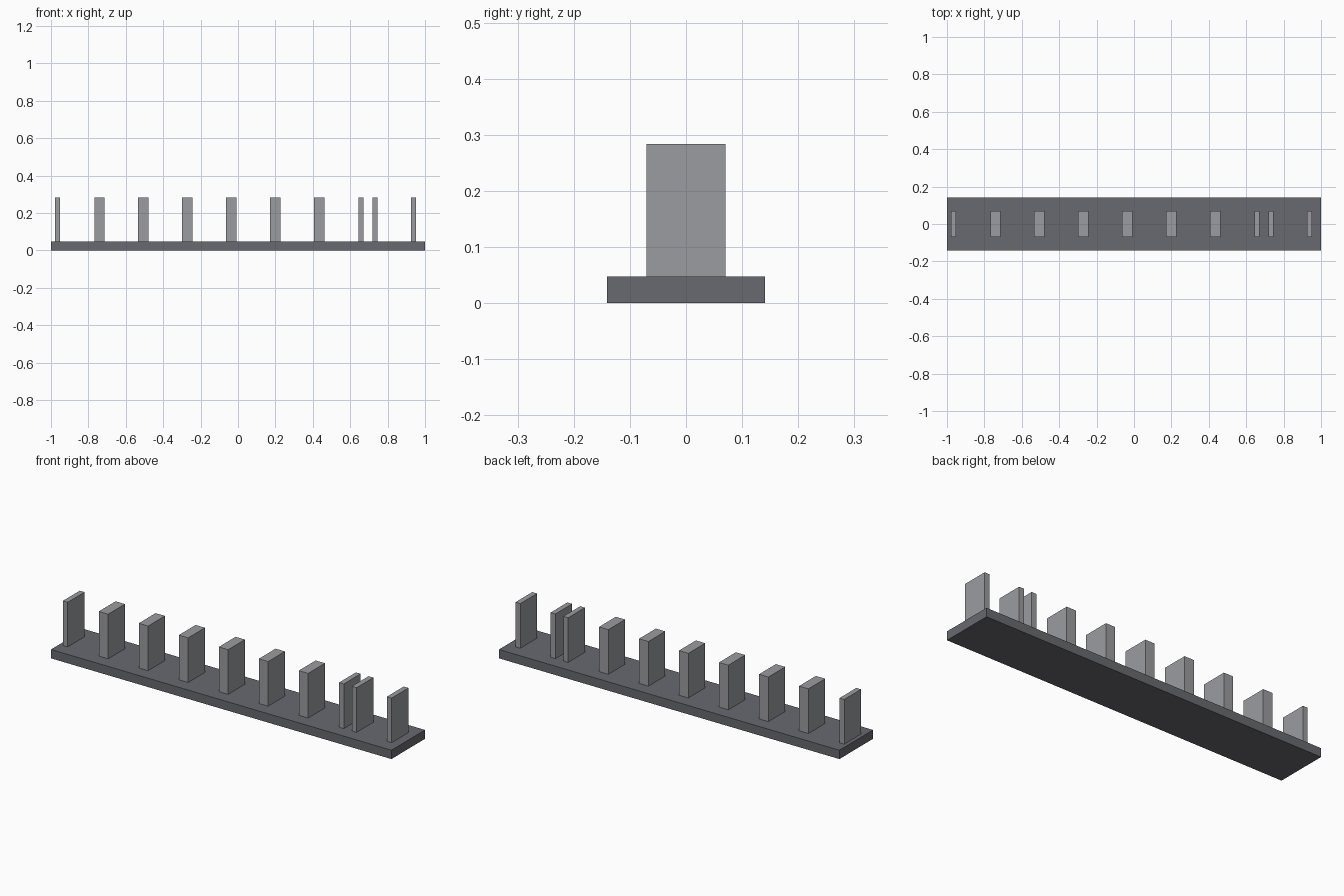
import bpy

cube = bpy.data.objects.get("Cube")
if cube:
    bpy.data.objects.remove(cube, do_unlink=True)


def material(name, rgb):
    mat = bpy.data.materials.new(name)
    mat.use_nodes = True
    colour = (*rgb, 1)
    mat.diffuse_color = colour
    mat.node_tree.nodes["Principled BSDF"].inputs["Base Color"].default_value = colour
    return mat


def box(name, x, width, depth, bottom, top, mat):
    bpy.ops.mesh.primitive_cube_add(size=1, location=(x, 0, (bottom + top) / 2))
    obj = bpy.context.object
    obj.name = name
    obj.scale = (width, depth, top - bottom)
    bpy.ops.object.transform_apply(location=False, rotation=False, scale=True)
    obj.data.materials.append(mat)
    return obj


dark_grey = material("dark grey", (0.14, 0.142, 0.16))
light_grey = material("light grey", (0.33, 0.333, 0.35))

BASE_TOP, POST_TOP, POST_DEPTH = 0.047, 0.284, 0.141

# Long base slab
box("base_slab", 0, 2, 0.282, 0, BASE_TOP, dark_grey)

# Evenly spaced wide posts
for i in range(6):
    box(f"wide_post_{i + 1}", -0.741 + 0.235 * i, 0.055, POST_DEPTH,
        BASE_TOP, POST_TOP, light_grey)

# Narrow posts at the ends and beside the opening
for i, x in enumerate((-0.965, 0.657, 0.732, 0.938)):
    box(f"narrow_post_{i + 1}", x, 0.028, POST_DEPTH, BASE_TOP, POST_TOP, light_grey)
